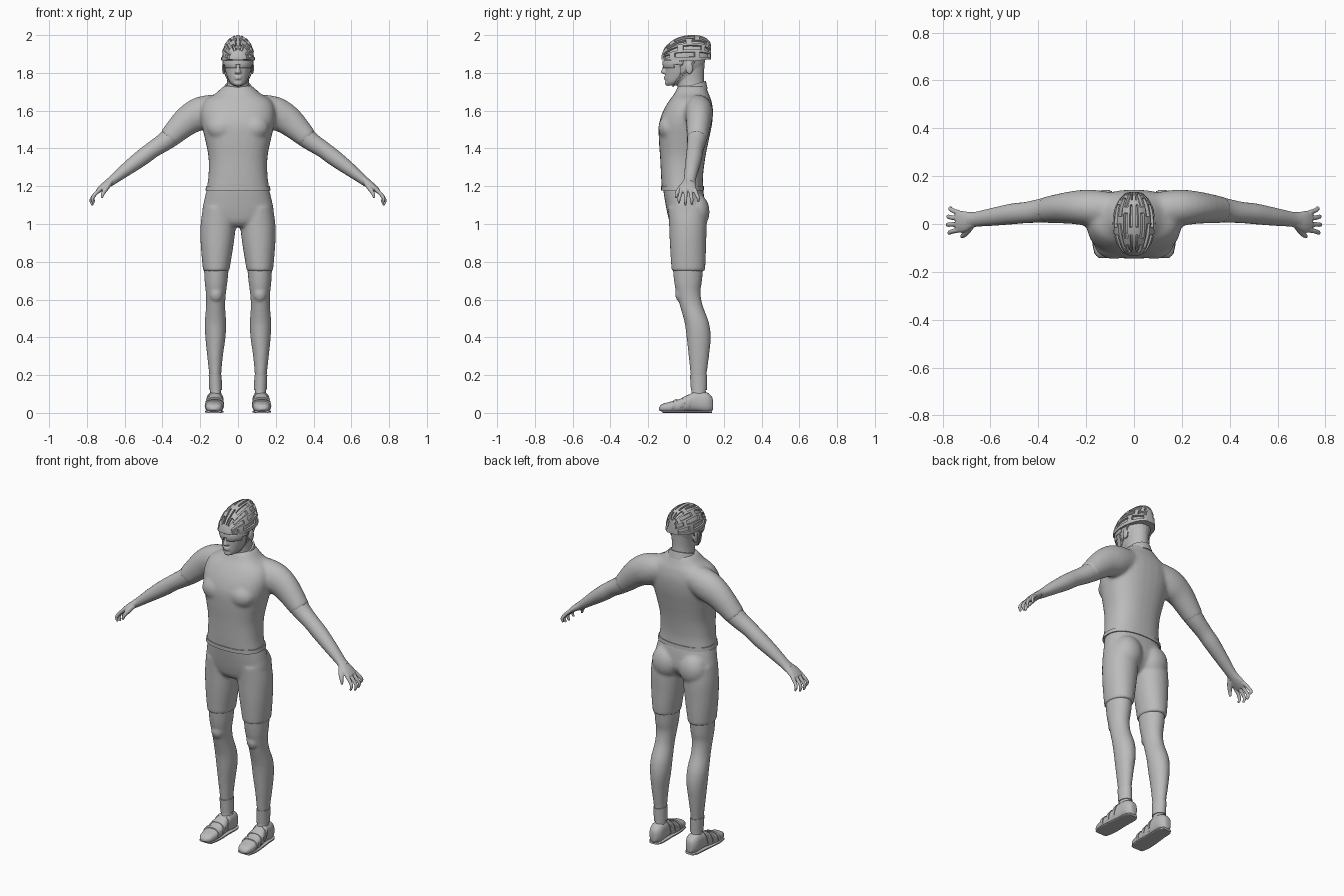
import bpy, bmesh, math
from mathutils import Vector

default = bpy.data.objects.get("Cube")
if default:
    bpy.data.objects.remove(default, do_unlink=True)

grey = bpy.data.materials.new("plain grey")
grey.use_nodes = True
grey.diffuse_color = (0.5, 0.5, 0.5, 1)
grey.node_tree.nodes["Principled BSDF"].inputs["Base Color"].default_value = grey.diffuse_color

X, Y, Z = Vector((1, 0, 0)), Vector((0, 1, 0)), Vector((0, 0, 1))


def catmull(a, b, c, d, t):
    return [q + t / 2 * (r - p + t * (2 * p - 5 * q + 4 * r - s + t * (3 * (q - r) + s - p)))
            for p, q, r, s in zip(a, b, c, d)]


def smooth_rings(rings, steps):
    """Add in-between rings along a smooth curve."""
    ends = [rings[0], *rings, rings[-1]]
    out = [catmull(*ends[i:i + 4], s / steps) for i in range(len(rings) - 1) for s in range(steps)]
    return out + [list(rings[-1])]


def loft(bm, frames, sides=24, power=2.0):
    """Skin a list of (centre, u, v) ellipses; faces come back row by row."""
    loops = []
    for centre, u, v in frames:
        loop = []
        for k in range(sides):
            a = math.tau * k / sides
            c, s = math.cos(a), math.sin(a)
            p = centre + u * math.copysign(abs(c) ** (2 / power), c) + v * math.copysign(abs(s) ** (2 / power), s)
            loop.append(bm.verts.new(p))
        loops.append(loop)
    faces = [bm.faces.new((p[k], p[(k + 1) % sides], q[(k + 1) % sides], q[k]))
             for p, q in zip(loops, loops[1:]) for k in range(sides)]
    bm.faces.new(loops[0])
    bm.faces.new(loops[-1])
    return faces


def stack(bm, rings, axis=Z, steps=4, **options):
    """Rings are (height, low x, high x, low other, high other)."""
    other = Y if axis == Z else Z
    frames = [(axis * h + X * (a + b) / 2 + other * (c + d) / 2, X * (b - a) / 2, other * (d - c) / 2)
              for h, a, b, c, d in smooth_rings(rings, steps)]
    return loft(bm, frames, **options)


def sym(rings):
    return [(h, -w, w, c, d) for h, w, c, d in rings]


def tube(bm, points, steps=4, **options):
    """Points are (x, y, z, radius along y, radius across)."""
    pts = smooth_rings(points, steps)
    frames = []
    for i, p in enumerate(pts):
        a, b = pts[max(i - 1, 0)], pts[min(i + 1, len(pts) - 1)]
        t = (Vector(b[:3]) - Vector(a[:3])).normalized()
        u = (Y - t * t.dot(Y)).normalized()
        frames.append((Vector(p[:3]), u * p[3], t.cross(u) * p[4]))
    return loft(bm, frames, **options)


def ball(bm, centre, size):
    new = bmesh.ops.create_uvsphere(bm, u_segments=20, v_segments=12, radius=1)["verts"]
    for v in new:
        v.co = Vector(centre) + Vector(a * b for a, b in zip(v.co, size))


def finish(name, bm, mirror=False, voxel=0, soften=4, thick=0):
    bmesh.ops.recalc_face_normals(bm, faces=bm.faces)
    mesh = bpy.data.meshes.new(name)
    bm.to_mesh(mesh)
    bm.free()
    mesh.materials.append(grey)
    obj = bpy.data.objects.new(name, mesh)
    bpy.context.collection.objects.link(obj)
    if mirror:
        obj.modifiers.new("mirror", "MIRROR").use_mirror_merge = False
    if thick:
        obj.modifiers.new("thickness", "SOLIDIFY").thickness = thick
    if voxel:
        blend = obj.modifiers.new("blend", "REMESH")
        blend.mode, blend.voxel_size, blend.use_smooth_shade = "VOXEL", voxel, True
        relax = obj.modifiers.new("relax", "SMOOTH")
        relax.factor, relax.iterations = 0.5, soften
    bpy.ops.object.select_all(action="DESELECT")
    obj.select_set(True)
    bpy.context.view_layer.objects.active = obj
    bpy.ops.object.shade_smooth_by_angle(angle=math.radians(40))
    return obj


# Shirt: torso and sleeves blended together
arm_path = [(.1, .06, 1.615, .07, .07), (.19, .068, 1.588, .073, .085), (.27, .068, 1.545, .064, .075),
            (.37, .058, 1.45, .052, .052), (.45, .048, 1.395, .044, .044), (.51, .042, 1.35, .043, .043),
            (.59, .03, 1.29, .037, .035), (.66, .02, 1.235, .031, .025), (.69, .017, 1.213, .033, .022)]
bm = bmesh.new()
stack(bm, sym([(1.18, .168, -.128, .092), (1.25, .157, -.132, .09), (1.35, .156, -.137, .102),
               (1.45, .175, -.144, .122), (1.53, .193, -.143, .138), (1.6, .197, -.12, .143),
               (1.655, .175, -.088, .134), (1.69, .12, -.062, .12), (1.73, .078, -.042, .105)]),
      sides=32, power=2.4)
for side in (1, -1):
    sleeve = [(side * x, y, z, r + .003, s + .003) for x, y, z, r, s in arm_path[:4]]
    tube(bm, sleeve)
    ball(bm, (side * .085, -.085, 1.51), (.08, .062, .07))
finish("shirt", bm, voxel=.01, soften=6)

# Shirt hem band and collar
bm = bmesh.new()
stack(bm, sym([(1.178, .172, -.131, .095), (1.2, .169, -.132, .094)]), steps=1, sides=48, power=2.4)
finish("shirt_hem", bm)
bm = bmesh.new()
collar = stack(bm, sym([(1.69, .086, -.058, .115), (1.735, .069, -.051, .105)]), steps=2, sides=32)
for v in bm.verts:
    v.co.z += (v.co.y - .03) * .3
finish("collar", bm)

# Bare arms
bm = bmesh.new()
tube(bm, arm_path[2:])
finish("arms", bm, mirror=True)

# Hands: palm, curled fingers and thumb
bm = bmesh.new()
tube(bm, [(.65, .02, 1.243, .028, .022), (.68, .016, 1.222, .034, .02),
          (.715, .01, 1.196, .045, .018), (.742, .01, 1.174, .044, .013)])
for i, reach in enumerate((.9, 1.05, 1, .82)):
    y, spread = -.025 + .024 * i, -.012 + .01 * i
    tube(bm, [(.732, y, 1.182, .011, .011), (.732 + .03 * reach, y + spread / 2, 1.182 - .03 * reach, .01, .01),
              (.732 + .044 * reach, y + spread, 1.182 - .055 * reach, .009, .009),
              (.732 + .035 * reach, y + spread, 1.182 - .08 * reach, .006, .006)], sides=12)
tube(bm, [(.68, -.005, 1.215, .016, .015), (.7, -.034, 1.185, .014, .013),
          (.715, -.049, 1.16, .01, .01), (.72, -.053, 1.137, .006, .006)], sides=12)
finish("hands", bm, mirror=True, voxel=.004, soften=3)

# Shorts: pelvis, seat and thighs blended together
bm = bmesh.new()
stack(bm, sym([(1.19, .163, -.122, .089), (1.13, .178, -.113, .098), (1.06, .188, -.1, .1),
               (1.01, .15, -.085, .07), (.985, .08, -.06, .04)]), sides=32, power=2.3)
for side in (1, -1):
    thigh = [(1.09, .02, .185, -.095, .105), (1.0, .012, .198, -.09, .11), (.9, .022, .198, -.086, .107),
             (.8, .038, .19, -.08, .104), (.75, .046, .185, -.076, .1)]
    stack(bm, [(z, side * a, side * b, c, d) for z, a, b, c, d in thigh], power=2.1)
    ball(bm, (side * .088, .055, 1.065), (.084, .07, .095))
finish("shorts", bm, voxel=.009, soften=5)

# Legs below the shorts, with a knee cap bump
bm = bmesh.new()
stack(bm, [(.8, .046, .182, -.073, .094), (.7, .055, .177, -.064, .085), (.64, .063, .171, -.052, .077),
           (.57, .068, .169, -.033, .088), (.48, .063, .176, -.008, .121), (.4, .066, .173, .003, .131),
           (.3, .08, .163, .014, .122), (.2, .089, .152, .024, .109), (.13, .089, .148, .03, .105),
           (.05, .085, .15, .02, .11)])
ball(bm, (.116, -.025, .63), (.036, .033, .045))
finish("legs", bm, mirror=True, voxel=.008, soften=4)

# Sock tops
bm = bmesh.new()
stack(bm, [(.12, .084, .152, .026, .11), (.2, .087, .155, .021, .112)], steps=2)
finish("socks", bm, mirror=True)

# Shoes with sole and straps
shoe = [(-.143, .115, .145, .014, .03), (-.125, .09, .163, .006, .047), (-.08, .08, .172, .002, .06),
        (-.03, .078, .17, .004, .075), (.02, .08, .165, .008, .1), (.06, .079, .16, .006, .114),
        (.11, .08, .157, .002, .108), (.137, .095, .143, .01, .085), (.143, .108, .132, .022, .06)]
bm = bmesh.new()
stack(bm, shoe, axis=Y, power=2.5)
finish("shoes", bm, mirror=True)
bm = bmesh.new()
stack(bm, [(y, a - .002, b + .002, 0, .014) for y, a, b, c, d in shoe[1:-1]], axis=Y, power=4)
finish("soles", bm, mirror=True)
bm = bmesh.new()
fine = [r for r in smooth_rings(shoe, 8)]
for start in (18, 25, 32):
    band = [(y, a - .004, b + .004, c + .004, d + .005) for y, a, b, c, d in fine[start:start + 4]]
    stack(bm, band, axis=Y, steps=1, power=2.5)
for v in bm.verts:
    v.co.y += (v.co.z - .06) * .25
finish("shoe_straps", bm, mirror=True)

# Head, neck and face blended together
bm = bmesh.new()
stack(bm, sym([(1.66, .075, -.035, .11), (1.72, .062, -.044, .1), (1.78, .058, -.05, .095),
               (1.86, .065, -.06, .1)]))
skull = sym([(1.733, .024, -.1, -.05), (1.75, .042, -.108, -.01), (1.78, .058, -.11, .05),
             (1.82, .07, -.11, .085), (1.87, .077, -.113, .103), (1.92, .073, -.1, .105),
             (1.96, .05, -.06, .075)])
stack(bm, skull, power=2.15)
stack(bm, sym([(1.795, .014, -.122, -.09), (1.803, .018, -.133, -.09), (1.82, .012, -.128, -.09),
               (1.85, .008, -.117, -.09)]), sides=16)
for z, w in ((1.779, .023), (1.769, .02)):
    ball(bm, (0, -.106, z), (w, .012, .005))
ball(bm, (0, -.096, 1.745), (.024, .016, .014))
for side in (1, -1):
    ball(bm, (side * .076, .018, 1.825), (.009, .02, .033))
finish("head", bm, voxel=.0045, soften=3)

# Wraparound glasses: a band cut from a slightly larger head
bm = bmesh.new()
stack(bm, sym([(1.826, .074, -.121, .07), (1.845, .08, -.125, .07), (1.866, .08, -.123, .07)]), sides=48)
gone = [f for f in bm.faces if len(f.verts) > 4 or f.calc_center_median().y > -.01
        or (abs(f.calc_center_median().x) < .013 and f.calc_center_median().z < 1.845)
        or (f.calc_center_median().y > -.06 and f.calc_center_median().z < 1.845)]
bmesh.ops.delete(bm, geom=gone, context="FACES")
finish("glasses", bm, thick=.004)

# Helmet: rounded shell with staggered vents pressed in between its ribs
sides, base = 60, 1.872
dome = [(-.131, .022, 1.885), (-.112, .055, 1.935), (-.06, .08, 1.979), (0, .089, 1.998), (.06, .082, 1.999),
        (.1, .064, 1.988), (.127, .038, 1.965), (.133, .02, 1.94)]
bm = bmesh.new()
grid = stack(bm, sym([(y, w, 2 * base - top, top) for y, w, top in dome]), axis=Y, steps=4, sides=sides)
vents = []
for i, face in enumerate(grid):
    row, k = divmod(i, sides)
    across = abs(k - sides // 4 + .5) if k < sides // 2 else -1
    lane = int(across // 3)
    if across >= 1 and across % 3 < 2 and lane < 5 and 3 <= row < 26 and (row + 3 * lane) % 9 > 1:
        vents.append(face)
bmesh.ops.recalc_face_normals(bm, faces=bm.faces)
bmesh.ops.inset_region(bm, faces=vents, thickness=.0015, depth=-.013, use_even_offset=True)
for v in bm.verts:
    v.co.z = max(v.co.z, base - .006 + .1 * max(0, abs(v.co.y) - .07))
finish("helmet", bm)

# Helmet chin straps
bm = bmesh.new()
for top_y in (-.03, .05):
    tube(bm, [(.08, top_y, 1.872, .005, .003), (.075, top_y * .5 - .01, 1.82, .005, .003),
              (.063, -.03, 1.782, .005, .003), (.04, -.058, 1.745, .005, .003),
              (0, -.068, 1.729, .005, .003)], sides=8)
finish("chin_straps", bm, mirror=True)
